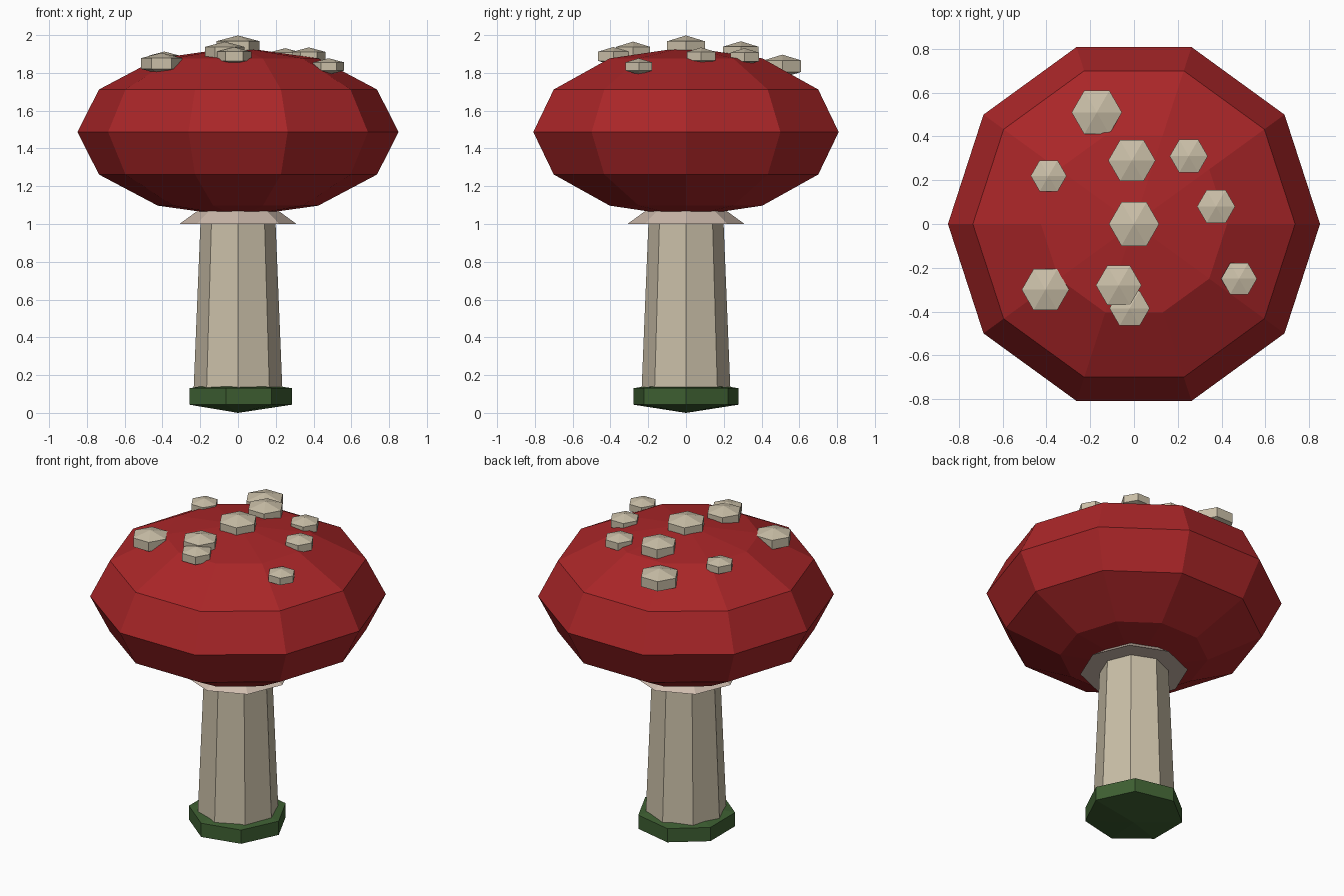
import bpy
import bmesh
from math import sin, cos, pi, sqrt

default = bpy.data.objects.get("Cube")
if default:
    bpy.data.objects.remove(default, do_unlink=True)


def make_material(name, rgb):
    mat = bpy.data.materials.new(name)
    mat.use_nodes = True
    colour = (*rgb, 1.0)
    mat.diffuse_color = colour
    mat.node_tree.nodes["Principled BSDF"].inputs["Base Color"].default_value = colour
    return mat


red = make_material("cap red", (0.40, 0.019, 0.021))
cream = make_material("cream", (0.59, 0.52, 0.39))
blush = make_material("pale blush", (0.62, 0.50, 0.42))
green = make_material("moss green", (0.048, 0.115, 0.032))


def lathe(name, profile, sides, mat, location=(0, 0, 0)):
    """Spin a (radius, height) profile, listed bottom to top, into a closed flat-shaded solid."""
    bm = bmesh.new()
    rings = []
    for r, z in profile:
        count = sides if r > 1e-5 else 1
        rings.append([bm.verts.new((r * cos(2 * pi * i / sides),
                                    r * sin(2 * pi * i / sides), z))
                      for i in range(count)])
    for low, high in zip(rings, rings[1:]):
        for i in range(sides):
            j = (i + 1) % sides
            if len(low) == 1:
                bm.faces.new((low[0], high[j], high[i]))
            elif len(high) == 1:
                bm.faces.new((low[i], low[j], high[0]))
            else:
                bm.faces.new((low[i], low[j], high[j], high[i]))
    if len(rings[0]) > 1:
        bm.faces.new(rings[0][::-1])
    if len(rings[-1]) > 1:
        bm.faces.new(rings[-1])
    mesh = bpy.data.meshes.new(name)
    bm.to_mesh(mesh)
    bm.free()
    mesh.materials.append(mat)
    obj = bpy.data.objects.new(name, mesh)
    obj.location = location
    bpy.context.collection.objects.link(obj)
    return obj


def squashed_ball(name, radius, half_height, sides, bands, mat, location):
    """Low-poly ellipsoid with its poles on the vertical axis."""
    profile = [(radius * sin(pi * k / bands), -half_height * cos(pi * k / bands))
               for k in range(bands + 1)]
    return lathe(name, profile, sides, mat, location)


# Ground tuft, stem and skirt
squashed_ball("moss_base", 0.33, 0.087, 7, 3, green, (0, 0, 0.087))
lathe("stem", [(0.238, 0.05), (0.195, 1.1)], 8, cream)
lathe("skirt", [(0.31, 1.0), (0.2, 1.08)], 8, blush)

# Cap
CAP_R, CAP_H, CAP_Z = 0.85, 0.45, 1.487
squashed_ball("cap", CAP_R, CAP_H, 10, 6, red, (0, 0, CAP_Z))

# Spots resting on the cap: x, y, visible radius
spots = [
    (0, 0, 0.115), (-0.01, 0.29, 0.108), (0.25, 0.31, 0.087),
    (0.375, 0.08, 0.087), (0.48, -0.25, 0.082), (-0.07, -0.28, 0.104),
    (-0.02, -0.385, 0.092), (-0.405, -0.3, 0.108), (-0.39, 0.22, 0.082),
    (-0.17, 0.51, 0.115),
]
for n, (x, y, r) in enumerate(spots, 1):
    z = CAP_Z + CAP_H * sqrt(1 - (x * x + y * y) / CAP_R ** 2)
    full = r / sin(pi / 3)
    squashed_ball(f"spot_{n}", full, full * 0.46, 6, 3, cream, (x, y, z))
